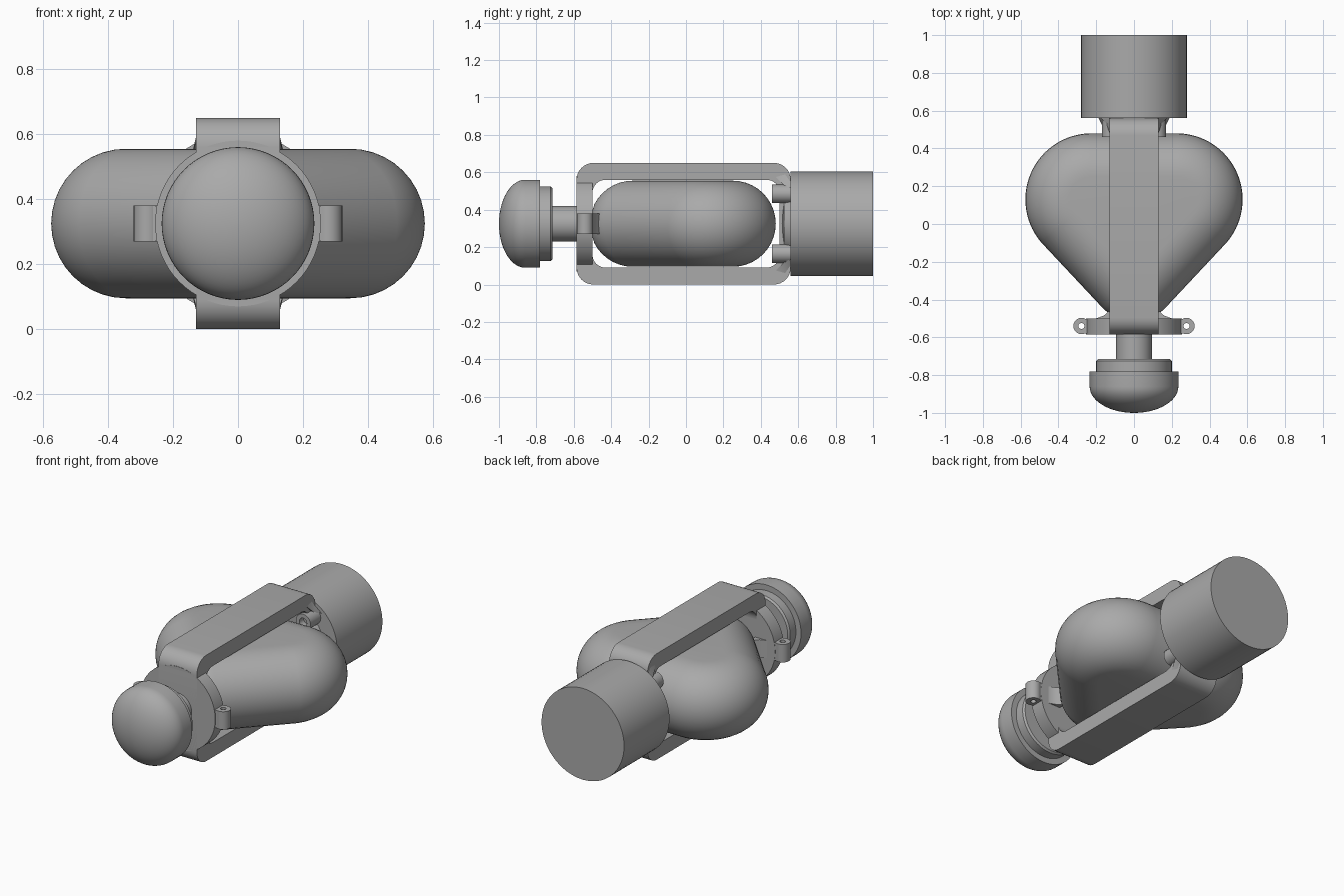
import bpy, bmesh
from math import sin, cos, pi, radians
from mathutils import Vector, Matrix

cube = bpy.data.objects.get("Cube")
if cube:
    bpy.data.objects.remove(cube)

MID = 0.325  # height of the long axis

grey = bpy.data.materials.new("plain grey")
grey.use_nodes = True
colour = (0.4, 0.4, 0.4, 1)
grey.diffuse_color = colour
grey.node_tree.nodes["Principled BSDF"].inputs["Base Color"].default_value = colour


def finish(name, bm, angle=35):
    bmesh.ops.remove_doubles(bm, verts=bm.verts, dist=0.0001)
    bmesh.ops.recalc_face_normals(bm, faces=bm.faces)
    mesh = bpy.data.meshes.new(name)
    bm.to_mesh(mesh)
    bm.free()
    mesh.materials.append(grey)
    obj = bpy.data.objects.new(name, mesh)
    bpy.context.collection.objects.link(obj)
    bpy.ops.object.select_all(action='DESELECT')
    obj.select_set(True)
    bpy.context.view_layer.objects.active = obj
    bpy.ops.object.shade_smooth_by_angle(angle=radians(angle))
    return obj


def skin(bm, loops, wrap=False, caps=True):
    """Join equal closed loops of points into a skin."""
    rings = [[bm.verts.new(p) for p in loop] for loop in loops]
    n = len(rings[0])
    pairs = list(zip(rings, rings[1:])) + ([(rings[-1], rings[0])] if wrap else [])
    for a, b in pairs:
        for i in range(n):
            j = (i + 1) % n
            bm.faces.new((a[i], a[j], b[j], b[i]))
    if caps and not wrap:
        bm.faces.new(rings[0])
        bm.faces.new(rings[-1][::-1])


def lathe(name, profile, origin=(0, 0, MID), upright=False, steps=64, wrap=False):
    """Turn (radius, distance) pairs around the y axis, or z when upright."""
    def point(r, d, t):
        p = Vector((r * cos(t), r * sin(t), d)) if upright else Vector((r * cos(t), d, r * sin(t)))
        return p + Vector(origin)
    bm = bmesh.new()
    skin(bm, [[point(r, d, 2 * pi * i / steps) for i in range(steps)] for r, d in profile], wrap)
    return finish(name, bm)


def rounded_rect(y0, y1, z0, z1, r, steps=8):
    centres = [(y1 - r, z1 - r, 0), (y0 + r, z1 - r, 1), (y0 + r, z0 + r, 2), (y1 - r, z0 + r, 3)]
    return [(cy + r * cos((q + k / steps) * pi / 2), cz + r * sin((q + k / steps) * pi / 2))
            for cy, cz, q in centres for k in range(steps + 1)]


# Heart shaped body: a rounded triangle with a fully rounded rim
def body():
    cores = [(Vector((-0.225, 0.13)), 0.12), (Vector((0.225, 0.13)), 0.12),
             (Vector((0, -0.285)), 0)]
    round_r, loops, steps = 0.23, [], 128
    for k in range(21):
        phi = radians(-90 + 9 * k)
        loop = []
        for i in range(steps):
            t = 2 * pi * (i + 0.5) / steps
            n = Vector((cos(t), sin(t)))
            c, r = max(cores, key=lambda core: core[0].dot(n) + core[1])
            p = c + n * (r + round_r * max(cos(phi), 0.001))
            loop.append((p.x, max(p.y, -0.5), MID + round_r * sin(phi)))
        loops.append(loop)
    bm = bmesh.new()
    skin(bm, loops)
    finish("heart_body", bm)


body()

# Strap frame around the body
outer = rounded_rect(-0.585, 0.56, 0, 0.65, 0.09)
inner = rounded_rect(-0.5, 0.5, 0.09, 0.56, 0.07)
bm = bmesh.new()
skin(bm, [[(x, y, z) for y, z in loop]
          for x, loop in ((-0.13, outer), (0.13, outer), (0.13, inner), (-0.13, inner))], wrap=True)
finish("strap_frame", bm)

# Flared gussets where the frame meets the barrel
for name, sign in (("upper_gusset", 1), ("lower_gusset", -1)):
    bm = bmesh.new()
    loops = []
    for y, low, high, wide in ((0.48, 0.25, 0.285, 0.13), (0.53, 0.2, 0.285, 0.145), (0.565, 0.19, 0.235, 0.18)):
        loops.append([(x * s, y, MID + sign * h) for x, h, s in
                      ((wide, low, -1), (wide, low, 1), (0.125, high, 1), (0.125, high, -1))])
    skin(bm, loops)
    finish(name, bm)

# Barrel with its domed front collar
lathe("barrel", [(0.28, 0.56), (0.28, 1.0)])
lathe("barrel_collar", [(0.12, 0.512), (0.17, 0.525), (0.19, 0.565)])

# Hollow screw bosses in front of the barrel
for side, sx in (("left", 1), ("right", -1)):
    for level, sz in (("upper", 1), ("lower", -1)):
        lathe(f"{side}_{level}_boss", [(0.025, 0.46), (0.05, 0.46), (0.05, 0.57), (0.025, 0.57)],
              (0.12 * sx, 0, MID + 0.16 * sz), steps=24, wrap=True)

# Front disc, stem and push knob
lathe("front_disc", [(0.255, -0.585), (0.255, -0.5)])
lathe("stem", [(0.095, -0.73), (0.095, -0.58)])
lathe("knob_collar", [(0.19, -0.715), (0.2, -0.725), (0.2, -0.785)])
dome = [(0.235 * cos(a), -0.86 - 0.14 * sin(a)) for a in (radians(88 * k / 14) for k in range(15))]
lathe("knob", [(0.235, -0.78)] + dome)

# Side lugs: a web ending in an upright eyelet
for side, s in (("left", 1), ("right", -1)):
    lathe(f"{side}_eyelet", [(0.016, -0.055), (0.043, -0.055), (0.043, 0.055), (0.016, 0.055)],
          (0.278 * s, -0.54, MID), upright=True, steps=28, wrap=True)
    bm = bmesh.new()
    plan = [(0.12, -0.585), (0.262, -0.58), (0.262, -0.502), (0.2, -0.5), (0.16, -0.485), (0.12, -0.45)]
    skin(bm, [[(x * s, y, MID + h) for x, y in plan] for h in (-0.054, 0.054)])
    finish(f"{side}_lug_web", bm)
